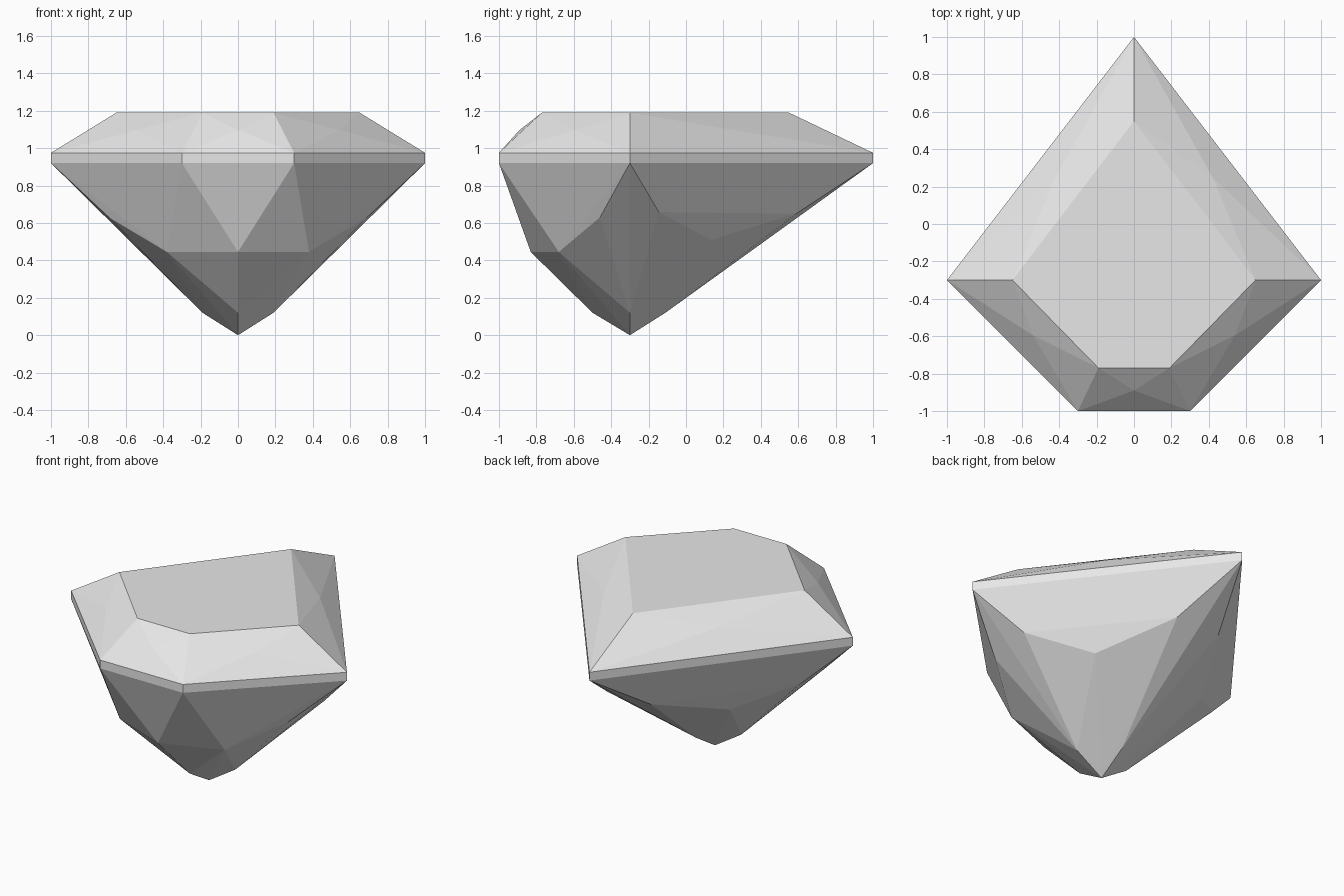
import bpy, bmesh, math

cube = bpy.data.objects.get("Cube")
if cube:
    bpy.data.objects.remove(cube, do_unlink=True)

grey = bpy.data.materials.new("pale_grey")
grey.use_nodes = True
grey.diffuse_color = (0.8, 0.8, 0.8, 1)
grey.node_tree.nodes["Principled BSDF"].inputs["Base Color"].default_value = (0.8, 0.8, 0.8, 1)


def ring(half, z):
    """Half outline at one height."""
    return [(x, y, z) for x, y in half]


def cut_stone(name, half_points, open_heights):
    """Mirror the points, wrap flat facets round them, open the hidden joins."""
    points = {(s * x, y, z) for x, y, z in half_points for s in (1, -1)}
    bm = bmesh.new()
    for p in sorted(points):
        bm.verts.new(p)
    bmesh.ops.convex_hull(bm, input=bm.verts[:])
    joins = [f for f in bm.faces
             if any(all(abs(v.co.z - h) < 1e-4 for v in f.verts) for h in open_heights)]
    bmesh.ops.delete(bm, geom=joins, context="FACES")
    bmesh.ops.dissolve_limit(bm, angle_limit=math.radians(0.5),
                             verts=bm.verts[:], edges=bm.edges[:])
    bmesh.ops.recalc_face_normals(bm, faces=bm.faces[:])
    # an open shell is turned outward from the stone's middle axis
    side = sum(f.normal.dot(f.calc_center_median() - bm_centre) for f in bm.faces)
    if side < 0:
        bmesh.ops.reverse_faces(bm, faces=bm.faces[:])
    mesh = bpy.data.meshes.new(name)
    bm.to_mesh(mesh)
    bm.free()
    mesh.materials.append(grey)
    obj = bpy.data.objects.new(name, mesh)
    bpy.context.collection.objects.link(obj)
    return obj


from mathutils import Vector
bm_centre = Vector((0, -0.2, 0.9))
LOW, HIGH, TOP = 0.92, 0.975, 1.19
outline = [(0, 1), (1, -0.3), (0.3, -1)]
table = [(0, 0.55), (0.65, -0.3), (0.19, -0.77)]

# Crown: flat table, with a slightly raised centre in each sloping facet
crown_centres = ring([(0.42, 0.25), (0.54, -0.595), (0, -0.89)], 1.097)
cut_stone("crown", ring(outline, HIGH) + crown_centres + ring(table, TOP), [HIGH])

# Girdle: narrow upright band
cut_stone("girdle", ring(outline, LOW) + ring(outline, HIGH), [LOW, HIGH])

# Pavilion: facets narrowing to the point
back_corners = [(0.73, -0.145, 0.658), (0.413, 0.134, 0.51), (0.16, 0.59, 0.65)]
front_corners = [(0.69, -0.46, 0.63), (0.38, -0.68, 0.445), (0, -0.83, 0.445)]
tip_corners = ring([(0.19, -0.3), (0, -0.5), (0, -0.11)], 0.12)
cut_stone("pavilion", ring(outline, LOW) + back_corners + front_corners
          + tip_corners + [(0, -0.3, 0)], [LOW])
